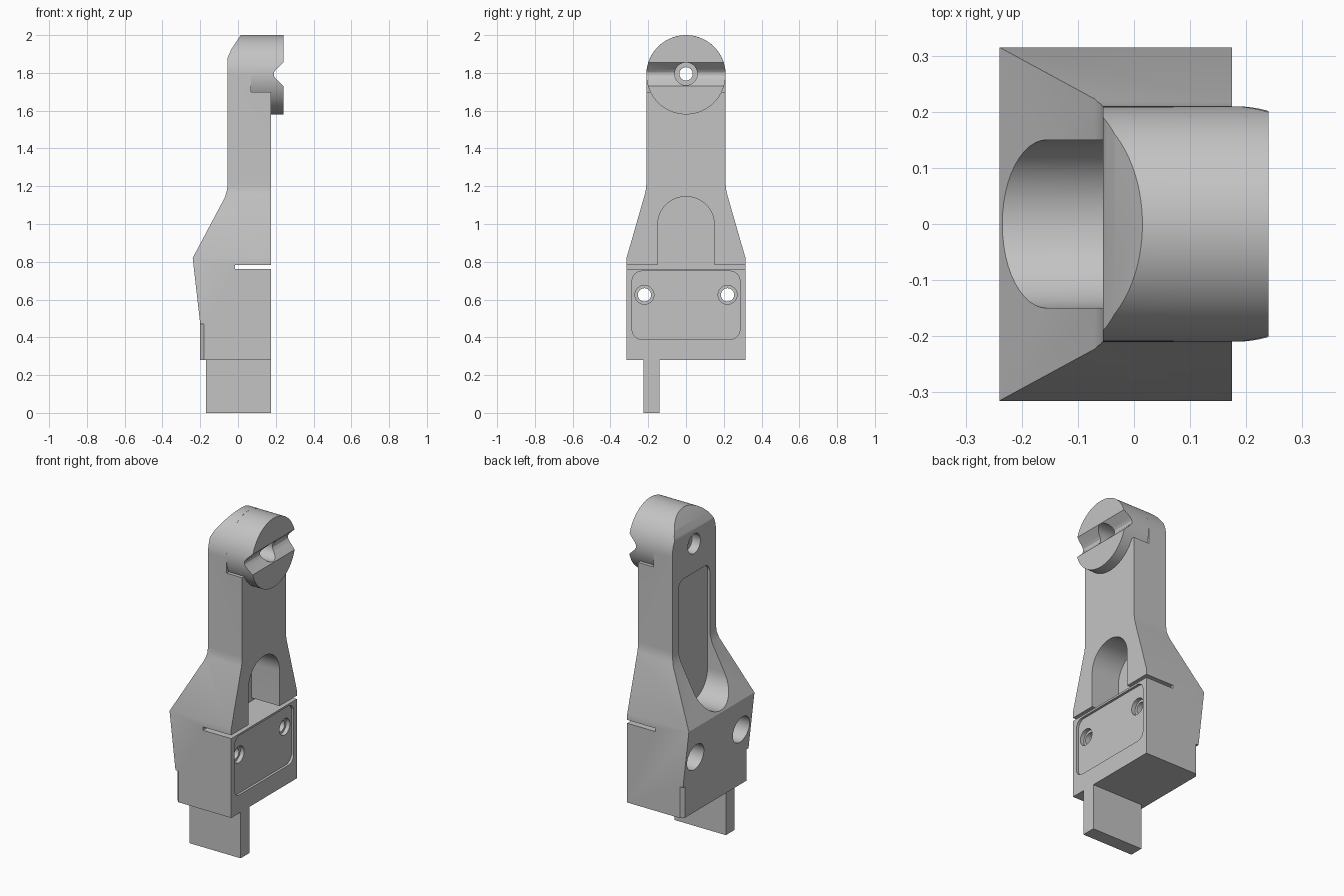
import bpy
import bmesh
from math import cos, sin, pi, radians
from mathutils import Vector

if "Cube" in bpy.data.objects:
    bpy.data.objects.remove(bpy.data.objects["Cube"])

grey = bpy.data.materials.new("machined grey")
grey.use_nodes = True
grey.diffuse_color = (0.55, 0.55, 0.55, 1)
grey.node_tree.nodes["Principled BSDF"].inputs["Base Color"].default_value = grey.diffuse_color


def prism(name, profile, axis, start, end):
    """Extrude a closed profile: (y, z) along x, (x, z) along y or (x, y) along z."""
    bm = bmesh.new()
    place = {"x": lambda a, b: (start, a, b),
             "y": lambda a, b: (a, start, b),
             "z": lambda a, b: (a, b, start)}[axis]
    face = bm.faces.new([bm.verts.new(place(a, b)) for a, b in profile])
    grown = bmesh.ops.extrude_face_region(bm, geom=[face])
    shift = Vector([(end - start) * (axis == k) for k in "xyz"])
    bmesh.ops.translate(bm, vec=shift,
                        verts=[v for v in grown["geom"] if isinstance(v, bmesh.types.BMVert)])
    bmesh.ops.recalc_face_normals(bm, faces=bm.faces)
    mesh = bpy.data.meshes.new(name)
    bm.to_mesh(mesh)
    bm.free()
    mesh.materials.append(grey)
    obj = bpy.data.objects.new(name, mesh)
    bpy.context.collection.objects.link(obj)
    return obj


def arc(cy, cz, r, a0, a1, n=24):
    angles = [radians(a0 + (a1 - a0) * i / n) for i in range(n + 1)]
    return [(cy + r * cos(a), cz + r * sin(a)) for a in angles]


def circle(cy, cz, r, n=48):
    return arc(cy, cz, r, 0, 360, n)[:-1]


def rect(a0, a1, b0, b1):
    return [(a0, b0), (a1, b0), (a1, b1), (a0, b1)]


def rounded(a0, a1, b0, b1, low, high):
    """Rectangle with separate lower and upper corner radii."""
    return (arc(a1 - high, b1 - high, high, 0, 90, 12) + arc(a0 + high, b1 - high, high, 90, 180, 12)
            + arc(a0 + low, b0 + low, low, 180, 270, 12) + arc(a1 - low, b0 + low, low, 270, 360, 12))


def combine(target, tool, operation):
    mod = target.modifiers.new(operation.lower(), "BOOLEAN")
    mod.object, mod.operation, mod.solver = tool, operation, "EXACT"
    bpy.context.view_layer.update()
    done = bpy.data.meshes.new_from_object(
        target.evaluated_get(bpy.context.evaluated_depsgraph_get()))
    target.modifiers.clear()
    target.data = done
    bpy.data.objects.remove(tool)


def cut(target, *spec):
    combine(target, prism("cutter", *spec), "DIFFERENCE")


# Body: side outline intersected with the tapering width outline
side = [(0.175, 0.28), (0.175, 2.1), (0.07, 2.1), (0.015, 2.0), (-0.035, 1.925), (-0.055, 1.88),
        (-0.055, 1.22), (-0.058, 1.18), (-0.07, 1.14), (-0.24, 0.82), (-0.2, 0.47), (-0.2, 0.28)]
half = [(0.315, 0.28), (0.315, 0.82), (0.217, 1.16), (0.211, 1.19), (0.21, 1.22)]
width = half + arc(0, 1.79, 0.21, 0, 180, 48) + [(-y, z) for y, z in reversed(half)]
body = prism("holder_body", side, "y", -0.4, 0.4)
combine(body, prism("width_outline", width, "x", -0.5, 0.5), "INTERSECT")

# Round head that overhangs the neck
cut(body, rect(0.07, 0.4, 1.70, 2.2), "y", -0.4, 0.4)
combine(body, prism("round_head", circle(0, 1.79, 0.2098, 96), "x", 0.05, 0.24), "UNION")

# Cross groove and stepped hole through the head
groove = [(0.26, 1.875), (0.2, 1.817), (0.19, 1.802), (0.19, 1.785), (0.2, 1.77), (0.26, 1.712)]
cut(body, groove, "y", -0.4, 0.4)
cut(body, circle(0, 1.795, 0.035), "x", -0.4, 0.4)
cut(body, circle(0, 1.795, 0.06), "x", 0.1, 0.4)
cut(body, circle(0, 1.795, 0.06), "x", -0.4, 0.0)

# Long slot on one side, arched pocket on the other
cut(body, rounded(-0.15, 0.15, 0.83, 1.62, 0.149, 0.05), "x", -0.5, -0.04)
cut(body, rounded(-0.15, 0.15, 0.765, 1.145, 0.002, 0.149), "x", -0.015, 0.4)

# Clamping slit and shallow rounded panel
cut(body, rect(-0.015, 0.4, 0.762, 0.782), "y", -0.5, 0.5)
cut(body, rounded(-0.285, 0.285, 0.39, 0.75, 0.05, 0.05), "x", 0.16, 0.4)

for s in (-1, 1):
    # Screw holes with wide counterbores
    cut(body, circle(s * 0.22, 0.625, 0.035), "x", -0.5, 0.5)
    cut(body, circle(s * 0.22, 0.625, 0.05), "x", 0.135, 0.4)
    cut(body, circle(s * 0.22, 0.625, 0.08), "x", -0.5, -0.02)
    # Bevelled lower corners under the overhang
    corner = [(-0.205, s * 0.29), (-0.175, s * 0.32), (-0.22, s * 0.33)]
    cut(body, corner, "z", 0.2, 0.47)

# Flat tang below the block
tang = prism("tang", rect(-0.225, -0.14, 0, 0.28), "x", -0.17, 0.175)

for obj in (body, tang):
    bpy.ops.object.select_all(action="DESELECT")
    obj.select_set(True)
    bpy.context.view_layer.objects.active = obj
    bpy.ops.object.shade_smooth_by_angle(angle=radians(25))
